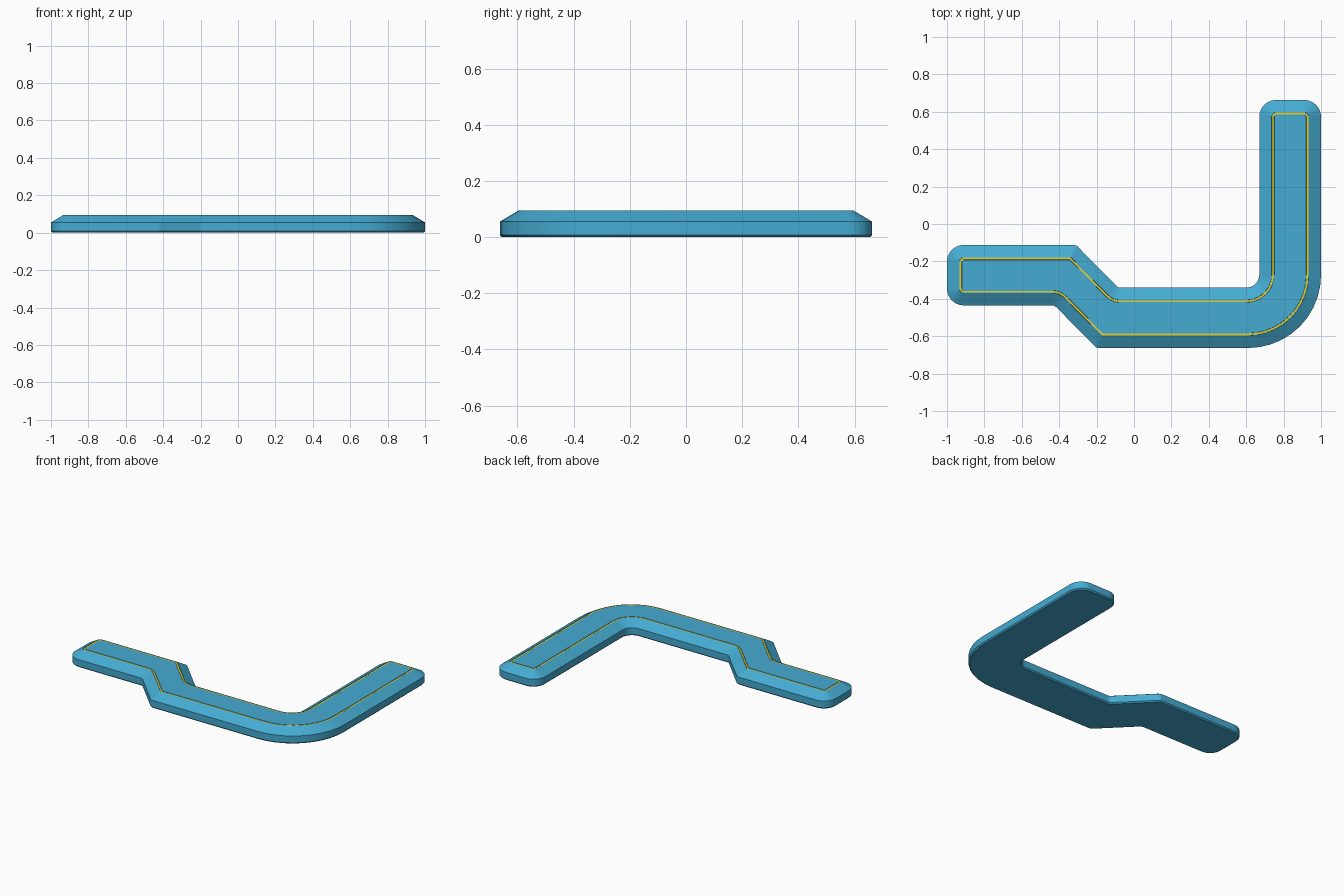
import bpy, math
from mathutils import Vector

if "Cube" in bpy.data.objects:
    bpy.data.objects.remove(bpy.data.objects["Cube"])

# Outline corners, counter-clockwise: x, y, rounding radius
CORNERS = [(-1, -0.435, .09), (-.425, -.435, .04), (-.2, -.663, .03), (1, -.663, .39),
           (1, .663, .09), (.67, .663, .09), (.67, -.34, .07), (-.085, -.34, .03),
           (-.31, -.112, .03), (-1, -.112, .09)]
SEG = 10


def outline(inset, z):
    """Rounded outline moved inwards by inset, at height z."""
    pts = []
    for i, (x, y, r) in enumerate(CORNERS):
        p = Vector((x, y))
        a = (p - Vector(CORNERS[i - 1][:2])).normalized()
        b = (Vector(CORNERS[(i + 1) % len(CORNERS)][:2]) - p).normalized()
        na, nb = Vector((-a.y, a.x)), Vector((-b.y, b.x))
        turn = math.atan2(a.x * b.y - a.y * b.x, a.dot(b))
        side = 1 if turn > 0 else -1
        miter = (na + nb) / (1 + na.dot(nb))
        rad = max(r - side * inset, .008)
        centre = p + miter * (inset + side * rad)
        start = math.atan2(-side * na.y, -side * na.x)
        for k in range(SEG + 1):
            t = start + turn * k / SEG
            pts.append((centre.x + rad * math.cos(t), centre.y + rad * math.sin(t), z))
    return pts


def loft(name, rings, colour, closed=False):
    """Skin a stack of (inset, z) outlines; cap the ends or join them in a loop."""
    verts = [v for ring in rings for v in outline(*ring)]
    n, m = len(CORNERS) * (SEG + 1), len(rings)
    faces = []
    for j in range(m if closed else m - 1):
        lo, hi = j * n, ((j + 1) % m) * n
        for i in range(n):
            k = (i + 1) % n
            faces.append((lo + i, lo + k, hi + k, hi + i))
    if not closed:
        faces += [tuple(reversed(range(n))), tuple(range((m - 1) * n, m * n))]
    mesh = bpy.data.meshes.new(name)
    mesh.from_pydata(verts, [], faces)
    obj = bpy.data.objects.new(name, mesh)
    bpy.context.collection.objects.link(obj)
    mat = bpy.data.materials.new(name + "_colour")
    mat.diffuse_color = colour
    mat.use_nodes = True
    mat.node_tree.nodes["Principled BSDF"].inputs["Base Color"].default_value = mat.diffuse_color
    mesh.materials.append(mat)
    bpy.ops.object.select_all(action='DESELECT')
    obj.select_set(True)
    bpy.context.view_layer.objects.active = obj
    bpy.ops.object.shade_smooth_by_angle(angle=math.radians(25))
    return obj


# Bent bar with vertical walls, sloped shoulder and a shallow groove in the top
loft("bent_bar", [(.008, 0), (0, .008), (0, .055), (.066, .094), (.067, .088),
                  (.079, .088), (.080, .094)], (.06, .41, .65, 1))

# Yellow trim line seated in the groove
loft("trim_line", [(.068, .086), (.068, .0925), (.078, .0925), (.078, .086)],
     (.8, .65, .03, 1), closed=True)
